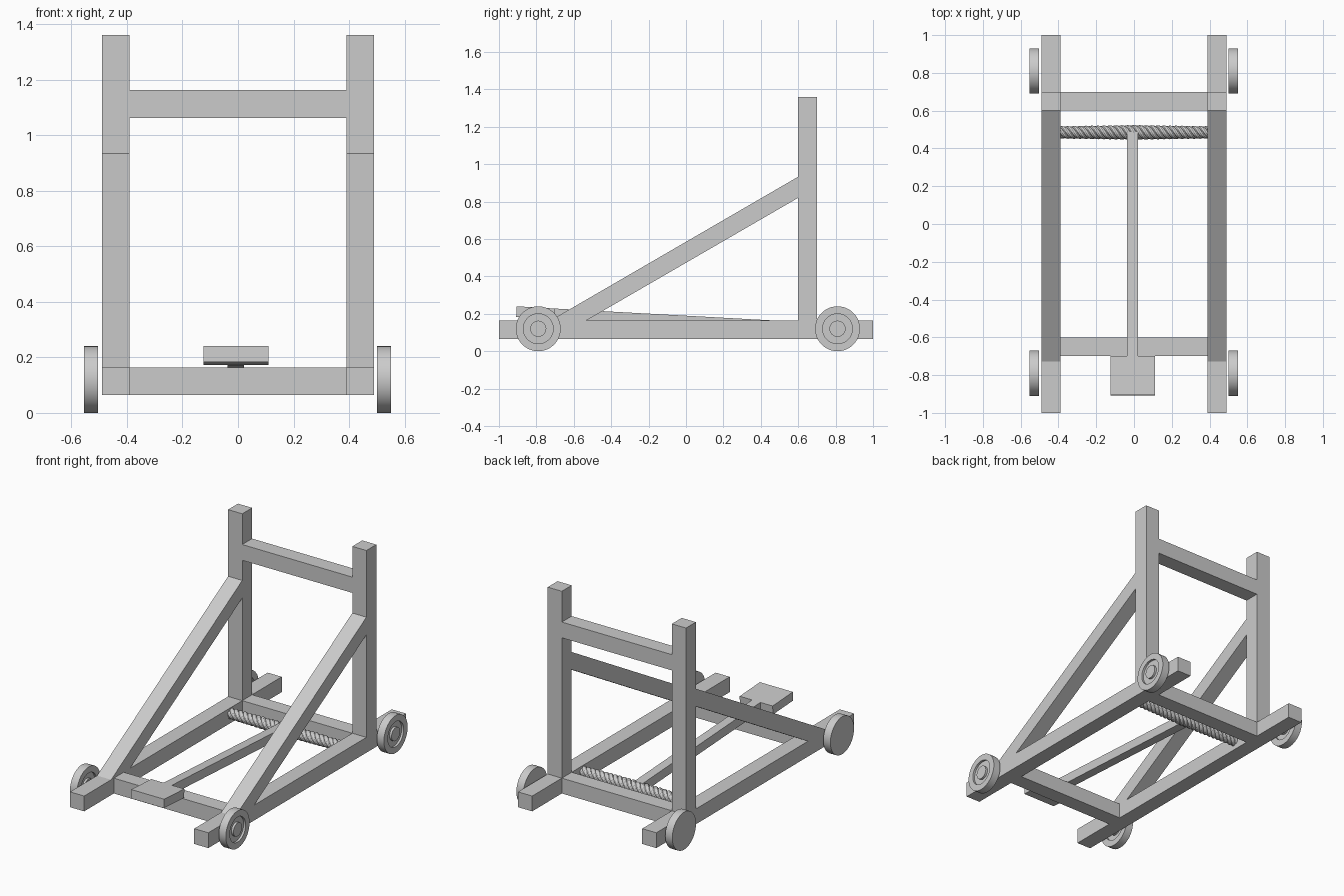
import bpy, bmesh
from math import cos, sin, pi, radians

if "Cube" in bpy.data.objects:
    bpy.data.objects.remove(bpy.data.objects["Cube"])


def finish(name, bm):
    bmesh.ops.remove_doubles(bm, verts=bm.verts, dist=1e-5)
    bmesh.ops.recalc_face_normals(bm, faces=bm.faces)
    mesh = bpy.data.meshes.new(name)
    bm.to_mesh(mesh)
    bm.free()
    ob = bpy.data.objects.new(name, mesh)
    bpy.context.collection.objects.link(ob)
    return ob


def smooth(ob):
    bpy.ops.object.select_all(action='DESELECT')
    ob.select_set(True)
    bpy.context.view_layer.objects.active = ob
    bpy.ops.object.shade_smooth_by_angle(angle=radians(35))


def beam(name, x0, x1, profile):
    """Extrude a (y, z) profile from x0 to x1."""
    bm = bmesh.new()
    face = bm.faces.new([bm.verts.new((x0, y, z)) for y, z in profile])
    ext = bmesh.ops.extrude_face_region(bm, geom=[face], use_keep_orig=True)
    verts = [g for g in ext['geom'] if isinstance(g, bmesh.types.BMVert)]
    bmesh.ops.translate(bm, verts=verts, vec=(x1 - x0, 0, 0))
    return finish(name, bm)


def rect(y0, y1, z0, z1):
    return [(y0, z0), (y1, z0), (y1, z1), (y0, z1)]


LOW, TOP = 0.065, 0.163     # underside and top of base frame
IN, OUT = 0.39, 0.49        # inner and outer faces of side timbers

# Side timbers: rail, upright post and sloping brace
for side, s in (("left", -1), ("right", 1)):
    x0, x1 = sorted((s * IN, s * OUT))
    beam(side + "_base_rail", x0, x1, rect(-1, 1, LOW, TOP))
    beam(side + "_post", x0, x1, rect(0.6, 0.7, TOP, 1.36))
    beam(side + "_brace", x0, x1,
         [(-0.535, TOP), (0.6, 0.82), (0.6, 0.933), (-0.727, TOP)])

# Cross timbers
beam("front_crossbar", -IN, IN, rect(-0.7, -0.6, LOW, TOP))
beam("back_crossbar", -IN, IN, rect(0.6, 0.7, LOW, TOP))
beam("top_crossbar", -IN, IN, rect(0.6, 0.7, 1.062, 1.163))

# Throwing arm and the flat cup at its end, both slightly tilted
beam("throwing_arm", -0.037, 0.022,
     [(-0.72, 0.17), (0.487, 0.104), (0.49, 0.163), (-0.72, 0.229)])
beam("arm_cup", -0.124, 0.11,
     [(-0.908, 0.184), (-0.703, 0.172), (-0.70, 0.228), (-0.905, 0.24)])


# Wheels: lathed disc with a recessed ring on the +x face
def wheel(name, x, y, z=0.12, n=48):
    profile = [(0, 0), (0, 0.12), (0.05, 0.12), (0.05, 0.08),
               (0.036, 0.08), (0.036, 0.043), (0.05, 0.043), (0.05, 0)]
    bm = bmesh.new()
    vs = [bm.verts.new((x + a, y + r, z)) for a, r in profile]
    edges = [bm.edges.new(p) for p in zip(vs, vs[1:])]
    bmesh.ops.spin(bm, geom=vs + edges, cent=(x, y, z), axis=(1, 0, 0),
                   angle=2 * pi, steps=n)
    smooth(finish(name, bm))


for side, x in (("left", -0.554), ("right", 0.501)):
    for end, y in (("front", -0.79), ("back", 0.81)):
        wheel(f"{end}_{side}_wheel", x, y)


# Twisted rope: four strands wound around each other, thicker at the middle
def strand(name, phase, steps=150):
    bm = bmesh.new()
    rings = []
    for i in range(steps + 1):
        x = -0.395 + 0.79 * i / steps
        a = 2 * pi * x / 0.127 + phase
        r = 0.018 + 0.006 * max(0, 1 - abs(x) / 0.39)
        slope = 2 * pi * r / 0.127
        k = (1 + slope * slope) ** 0.5
        ring = []
        for j in range(10):
            t = 2 * pi * j / 10
            u, v = 0.0155 * cos(t), 0.0155 * sin(t)
            rad, tan = r + u, v / k
            ring.append(bm.verts.new((x - v * slope / k,
                                      0.485 + rad * cos(a) - tan * sin(a),
                                      0.125 + rad * sin(a) + tan * cos(a))))
        rings.append(ring)
    for p, q in zip(rings, rings[1:]):
        for j in range(10):
            m = (j + 1) % 10
            bm.faces.new((p[j], p[m], q[m], q[j]))
    bm.faces.new(rings[0])
    bm.faces.new(rings[-1])
    smooth(finish(name, bm))


for i in range(4):
    strand(f"rope_strand_{i + 1}", i * pi / 2)
